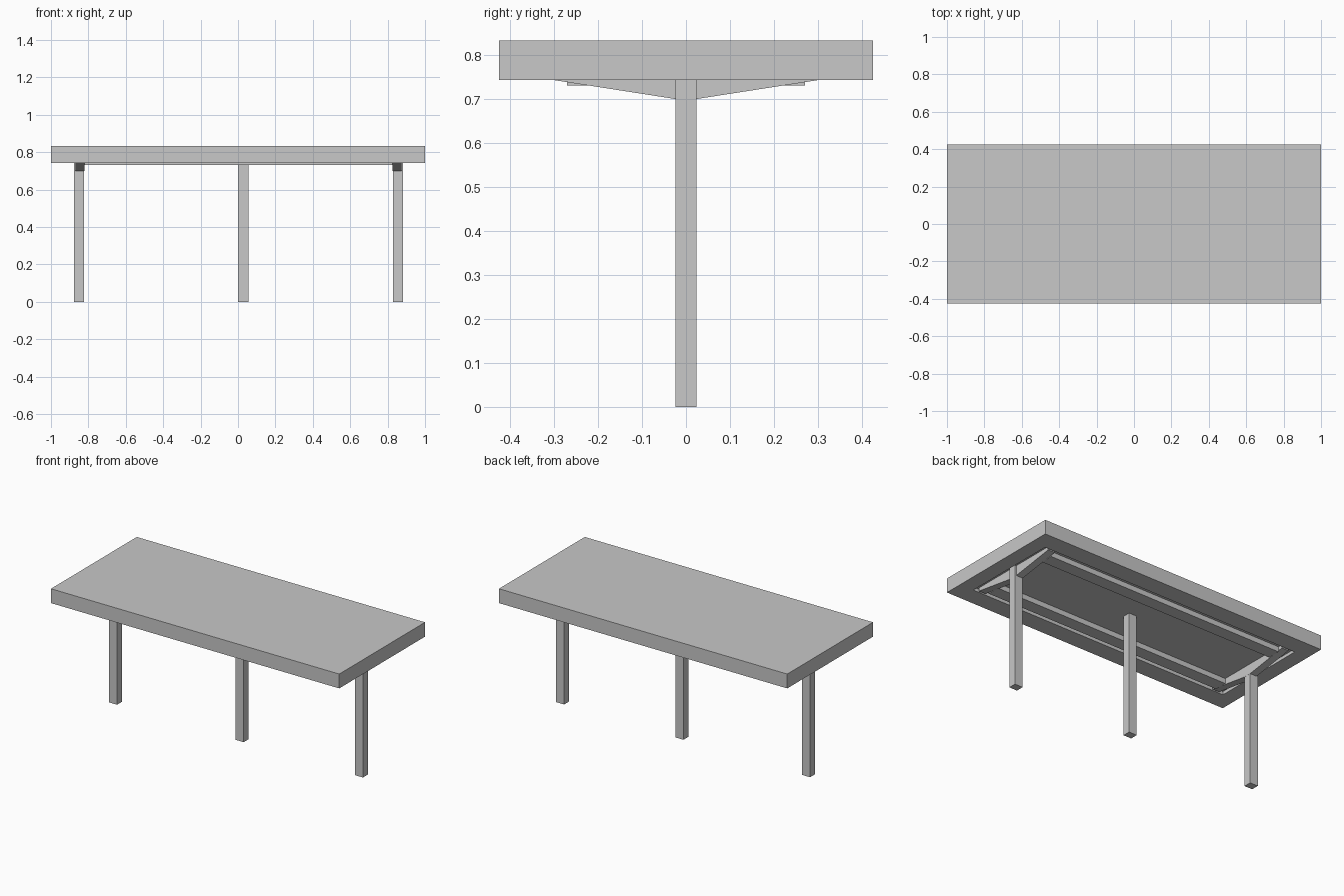
import bpy
import bmesh

cube = bpy.data.objects.get("Cube")
if cube:
    bpy.data.objects.remove(cube, do_unlink=True)

UNDERSIDE, TOP, CEILING = 0.743, 0.833, 0.763

grey = bpy.data.materials.new("light grey")
grey.use_nodes = True
colour = (0.58, 0.58, 0.58, 1)
grey.diffuse_color = colour
grey.node_tree.nodes["Principled BSDF"].inputs["Base Color"].default_value = colour


def finish(name, bm):
    bmesh.ops.recalc_face_normals(bm, faces=bm.faces)
    mesh = bpy.data.meshes.new(name)
    bm.to_mesh(mesh)
    bm.free()
    mesh.materials.append(grey)
    obj = bpy.data.objects.new(name, mesh)
    bpy.context.collection.objects.link(obj)
    return obj


def box_mesh(x, y, z):
    """A box between the given (low, high) pairs."""
    bm = bmesh.new()
    bmesh.ops.create_cube(bm, size=1)
    for v in bm.verts:
        v.co = [r[0] if c < 0 else r[1] for c, r in zip(v.co, (x, y, z))]
    return bm


# Tabletop with a shallow recess in its underside
bm = box_mesh((-1, 1), (-0.425, 0.425), (UNDERSIDE, TOP))
bm.normal_update()
bottom = min(bm.faces, key=lambda f: f.calc_center_median().z)
bmesh.ops.inset_region(bm, faces=[bottom], thickness=0.1)
for v in bottom.verts:
    v.co.x = 0.905 if v.co.x > 0 else -0.905
    v.co.y = 0.31 if v.co.y > 0 else -0.31
recess = bmesh.ops.extrude_discrete_faces(bm, faces=[bottom])["faces"][0]
for v in recess.verts:
    v.co.z = CEILING
finish("tabletop", bm)

# Square legs in a row down the middle
for name, x in (("right_leg", -0.85), ("middle_leg", 0.028), ("left_leg", 0.856)):
    finish(name, box_mesh((x - 0.0275, x + 0.0275), (-0.024, 0.024), (0, CEILING)))

# Tapered brackets across the outer legs
profile = [(-0.3, CEILING), (-0.3, UNDERSIDE), (-0.024, 0.7),
           (0.024, 0.7), (0.3, UNDERSIDE), (0.3, CEILING)]
for name, x0, x1 in (("right_bracket", -0.869, -0.822), ("left_bracket", 0.827, 0.874)):
    bm = bmesh.new()
    face = bm.faces.new([bm.verts.new((x0, y, z)) for y, z in profile])
    side = bmesh.ops.extrude_face_region(bm, geom=[face])["geom"]
    for v in side:
        if isinstance(v, bmesh.types.BMVert):
            v.co.x = x1
    finish(name, bm)

# Flat rails joining the brackets
for name, y in (("front_rail", -0.23), ("back_rail", 0.23)):
    finish(name, box_mesh((-0.822, 0.827), (y - 0.04, y + 0.04), (0.731, CEILING)))
